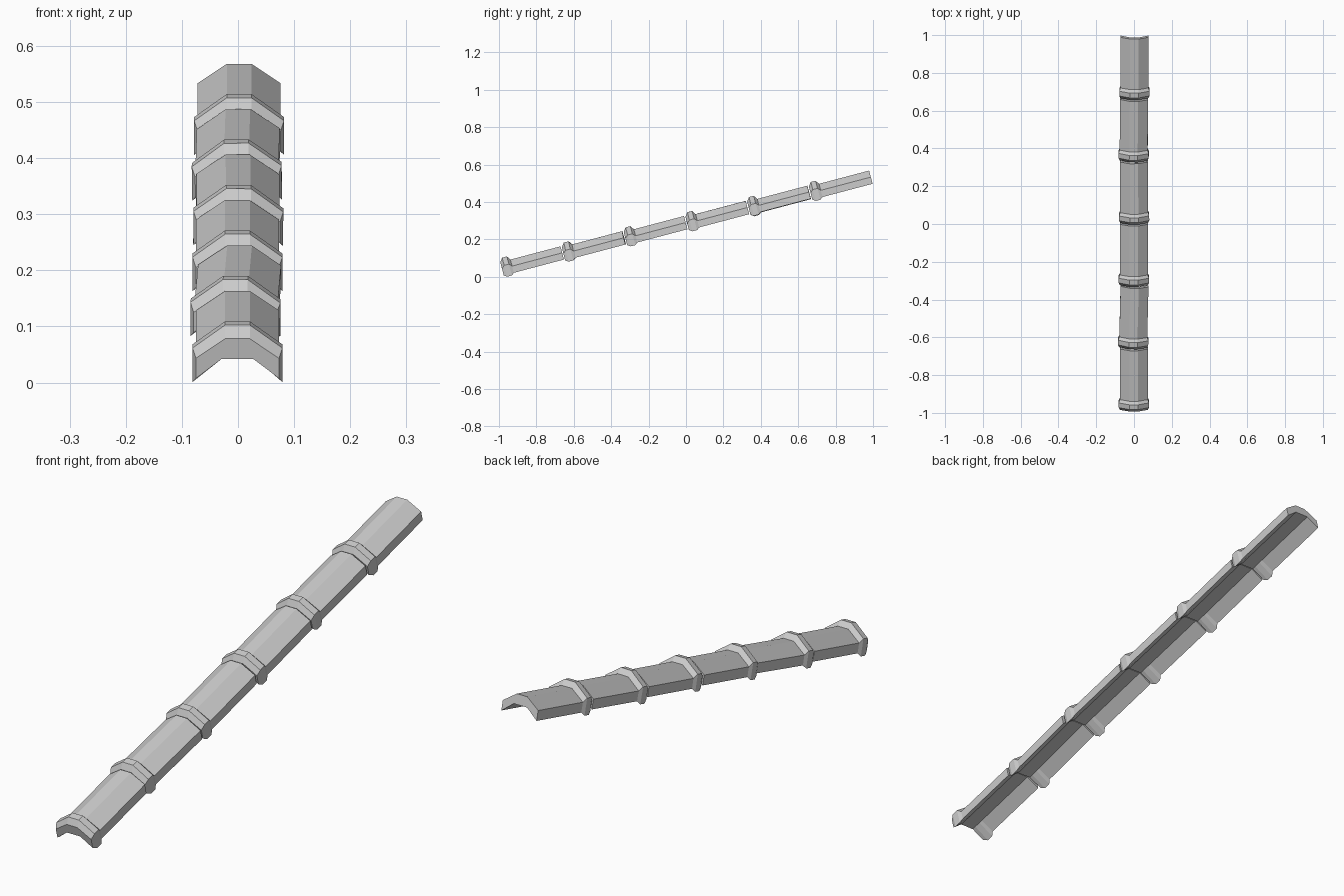
import bpy, bmesh
from math import radians
from mathutils import Matrix

if "Cube" in bpy.data.objects:
    bpy.data.objects.remove(bpy.data.objects["Cube"])

TILT = radians(14.8)

# stations along one tile: distance, top lift, side outset, bottom drop
STATIONS = [
    (0.000, 0.000, 0.000, 0.000),
    (0.016, 0.021, 0.006, 0.011),
    (0.042, 0.021, 0.006, 0.011),
    (0.056, 0.000, 0.000, 0.000),
    (0.333, 0.000, 0.000, 0.000),
]


def section(lift, out, drop):
    """Angular saddle cross-section as (x, height) points."""
    half = [(0.022, lift), (0.074 + out, -0.036 + lift * 0.7),
            (0.074 + out, -0.073 - drop), (0.028, -0.037)]
    return half + [(-x, h) for x, h in reversed(half)]


def ridge_tile(name, x, y, z, yaw, roll):
    bm = bmesh.new()
    rings = []
    for s, lift, out, drop in STATIONS:
        rings.append([bm.verts.new((px, s, h)) for px, h in section(lift, out, drop)])
    n = len(rings[0])
    for a, b in zip(rings, rings[1:]):
        for i in range(n):
            j = (i + 1) % n
            bm.faces.new((a[i], a[j], b[j], b[i]))
    # end caps, split into three convex pieces each
    for r in (rings[0], rings[-1]):
        bm.faces.new((r[0], r[1], r[2], r[3]))
        bm.faces.new((r[4], r[5], r[6], r[7]))
        bm.faces.new((r[0], r[3], r[4], r[7]))
    bmesh.ops.recalc_face_normals(bm, faces=bm.faces)
    mesh = bpy.data.meshes.new(name)
    bm.to_mesh(mesh)
    bm.free()
    ob = bpy.data.objects.new(name, mesh)
    bpy.context.collection.objects.link(ob)
    ob.matrix_world = (Matrix.Translation((x, y, z))
                       @ Matrix.Rotation(radians(yaw), 4, 'Z')
                       @ Matrix.Rotation(TILT, 4, 'X')
                       @ Matrix.Rotation(radians(roll), 4, 'Y'))


# six overlapping tiles, each laid slightly unevenly: x shift, yaw, roll
LAY = [(-0.001, 0, 0), (-0.005, -1.4, 0.5), (-0.001, 0, 0),
       (0.001, 0.2, 0.4), (-0.003, -0.5, -0.8), (0.002, 0, 0)]
for i, (dx, yaw, roll) in enumerate(LAY):
    ridge_tile(f"ridge_tile_{i + 1}", dx, -0.993 + 0.33 * i, 0.078 + 0.081 * i, yaw, roll)
